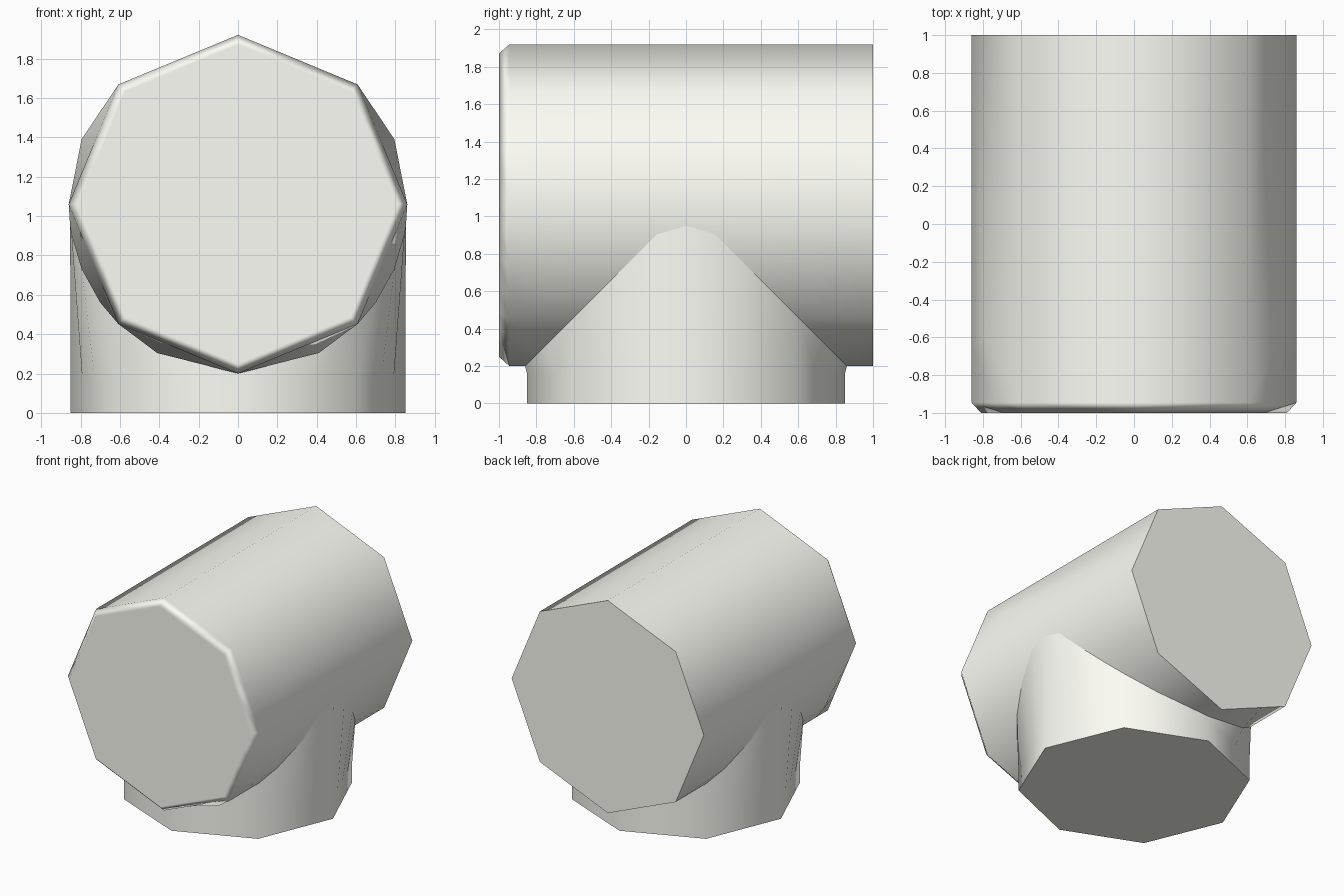
import bpy, bmesh
from math import radians, sin, cos
from mathutils import Vector

if "Cube" in bpy.data.objects:
    bpy.data.objects.remove(bpy.data.objects["Cube"])

R, ZC = 0.86, 1.06          # main pipe radius and axis height
STUB_R = 0.85               # lower branch radius
APEX = -7.4                 # pipe angle where the branch joint peaks
ANGLES = [90, 45, 22.5, 0, APEX, -10.4, -22.5, -35.5, -45, -61.5, -90]
CAP, PIPE, STUB = 0, 1, 2   # kinds of face


def octagon(a, r):
    """Point at angle a on an octagon that has corners on its axes."""
    k = r * cos(radians(22.5)) / cos(radians(a % 45 - 22.5))
    return k * cos(radians(a)), k * sin(radians(a))


def pipe(a, y, r=R):
    x, z = octagon(a, r)
    return x, y, ZC + z


def seam(a):
    # slanted round ring behind the front collar
    z = ZC + R * sin(radians(a))
    return R * cos(radians(a)), -0.43 - 0.25 * (ZC + R - z), z


def joint(a, side):
    # mitred curve where pipe and branch meet
    y = 0 if a == APEX else -R * sin(radians(a)) * side
    return R * cos(radians(a)), y, ZC + R * sin(radians(a))


def stub(a, side, z):
    x, y = octagon(0 if a == APEX else -a, STUB_R)
    return x, y * side, z


polys = []
for a, b in zip(ANGLES, ANGLES[1:]):
    # front chamfer and collar
    polys.append((PIPE, [pipe(a, -1, 0.81), pipe(b, -1, 0.81), pipe(b, -0.945), pipe(a, -0.945)]))
    polys.append((PIPE, [pipe(a, -0.945), pipe(b, -0.945), seam(b), seam(a)]))
    if a > APEX:
        # upper pipe wall
        mid = [joint(b, 1)] if b == APEX else []
        polys.append((PIPE, [seam(a), seam(b)] + mid + [pipe(b, 1), pipe(a, 1)]))
    else:
        # lower pipe wall in front of and behind the branch
        polys.append((PIPE, [seam(a), seam(b), joint(b, -1), joint(a, -1)]))
        polys.append((PIPE, [joint(a, 1), joint(b, 1), pipe(b, 1), pipe(a, 1)]))
        # branch wall
        for s in (1, -1):
            polys.append((STUB, [joint(a, s), joint(b, s), stub(b, s, 0.16), stub(a, s, 0.16)]))
            polys.append((STUB, [stub(a, s, 0.16), stub(b, s, 0.16), stub(b, s, 0), stub(a, s, 0)]))

# mirror to both sides, weld, and cap the three open ends
bm = bmesh.new()
kind = bm.faces.layers.int.new("kind")
for s in (1, -1):
    for k, p in polys:
        f = bm.faces.new([bm.verts.new((x * s, y, z)) for x, y, z in p])
        f[kind] = k
bmesh.ops.remove_doubles(bm, verts=bm.verts, dist=0.003)
caps = bmesh.ops.holes_fill(bm, edges=[e for e in bm.edges if e.is_boundary], sides=0)
for f in caps["faces"]:
    f[kind] = CAP
bmesh.ops.recalc_face_normals(bm, faces=bm.faces)
mesh = bpy.data.meshes.new("tee_pipe")
bm.to_mesh(mesh)
bm.free()
mesh.shade_smooth()

# round shading: normals point away from each tube's axis, caps stay flat
normals = [Vector((0, 0, 1))] * len(mesh.loops)
kinds = [d.value for d in mesh.attributes["kind"].data]
for p in mesh.polygons:
    for i in p.loop_indices:
        v = mesh.vertices[mesh.loops[i].vertex_index].co
        if kinds[p.index] == CAP:
            n = p.normal.copy()
        elif kinds[p.index] == STUB:
            n = Vector((v.x, v.y, 0))
        elif v.y < -0.99:
            n = Vector((0, -1, 0))
        else:
            n = Vector((v.x, 0, v.z - ZC))
        normals[i] = n.normalized()
mesh.normals_split_custom_set(normals)

# warm off-white finish
mat = bpy.data.materials.new("off_white")
mat.diffuse_color = (0.99, 0.99, 0.925, 1)
mat.use_nodes = True
mat.node_tree.nodes["Principled BSDF"].inputs["Base Color"].default_value = mat.diffuse_color
mesh.materials.append(mat)

obj = bpy.data.objects.new("tee_pipe", mesh)
bpy.context.collection.objects.link(obj)
